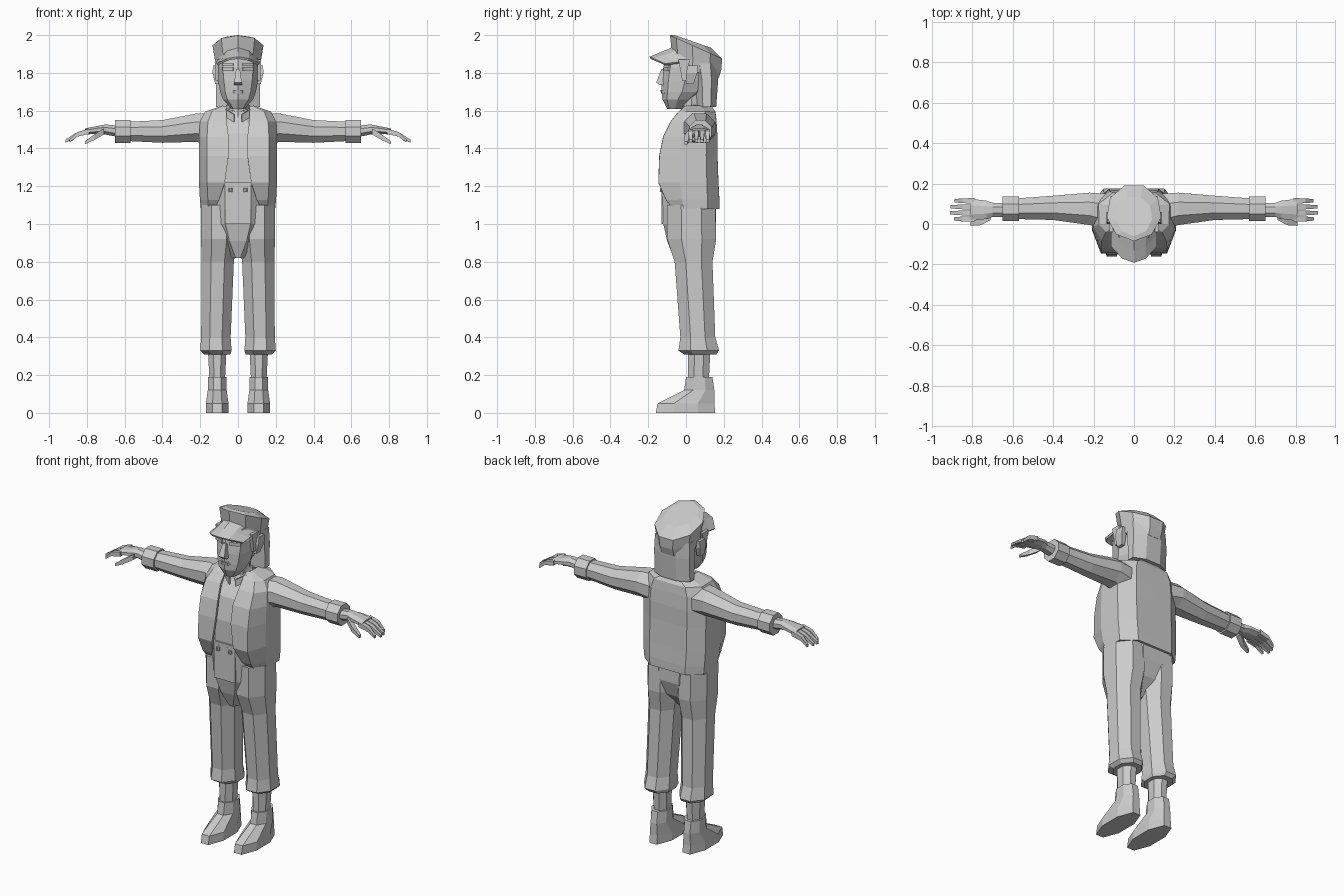
import bpy, bmesh, math

if "Cube" in bpy.data.objects:
    bpy.data.objects.remove(bpy.data.objects["Cube"], do_unlink=True)

gray = bpy.data.materials.new("plain_gray")
gray.use_nodes = True
tone = (.6, .6, .6, 1)
gray.diffuse_color = tone
gray.node_tree.nodes["Principled BSDF"].inputs["Base Color"].default_value = tone


def polygon(sides, start):
    """Cross-section that fills a square from -1 to 1; start is in half steps."""
    angles = [math.pi * (2 * i + start) / sides for i in range(sides)]
    reach_u = max(abs(math.cos(a)) for a in angles)
    reach_v = max(abs(math.sin(a)) for a in angles)
    return [(math.cos(a) / reach_u, math.sin(a) / reach_v) for a in angles]


FLAT_FRONT = polygon(8, 1)
RIDGED_FRONT = polygon(8, 0)
BOX = polygon(4, 1)
CAP_OUTLINE = polygon(9, -4.5)


def slab(z, wide, front, back, x=0, tilt=0, section=FLAT_FRONT):
    """Level ring; wide is the half width, tilt raises or lowers the back."""
    middle, deep = (front + back) / 2, (back - front) / 2
    return [(x + u * wide, middle + v * deep, z + tilt * v * deep) for u, v in section]


def band(x, y, z, deep, tall, section=FLAT_FRONT):
    """Upright ring around an arm."""
    return [(x, y + u * deep, z + v * tall) for u, v in section]


def skin(name, rows, closed, mirror, thick=0):
    """Join rows of points with quads."""
    bm = bmesh.new()
    verts = [[bm.verts.new(point) for point in row] for row in rows]
    count = len(rows[0])
    for low, high in zip(verts, verts[1:]):
        for i in range(count if closed else count - 1):
            j = (i + 1) % count
            bm.faces.new((low[i], low[j], high[j], high[i]))
    if closed:
        bm.faces.new(verts[0])
        bm.faces.new(verts[-1])
    bmesh.ops.recalc_face_normals(bm, faces=bm.faces)
    mesh = bpy.data.meshes.new(name)
    bm.to_mesh(mesh)
    bm.free()
    mesh.materials.append(gray)
    obj = bpy.data.objects.new(name, mesh)
    bpy.context.collection.objects.link(obj)
    if mirror:
        obj.modifiers.new("mirror", "MIRROR").use_clip = True
    if thick:
        cloth = obj.modifiers.new("cloth", "SOLIDIFY")
        cloth.thickness = thick
        cloth.offset = 0


def solid(name, *rings):
    skin(name, rings, closed=True, mirror=False)


def pair(name, *rings):
    skin(name, rings, closed=True, mirror=True)


def plate(name, inner, outer, tall):
    """Thin upright strip, repeated on the other side."""
    low = [inner, outer]
    high = [(x, y, z + tall) for x, y, z in low]
    skin(name, [low, high], closed=False, mirror=True, thick=.009)


# Shoes, ankles and trouser legs
leg = .11
pair("shoes",
     slab(z=0, x=leg, wide=.06, front=-.16, back=.155),
     slab(z=.05, x=leg, wide=.06, front=-.15, back=.15),
     slab(z=.12, x=leg, wide=.05, front=-.01, back=.15),
     slab(z=.19, x=leg, wide=.05, front=0, back=.14))
pair("ankles",
     slab(z=.15, x=leg, wide=.04, front=.01, back=.12),
     slab(z=.35, x=leg, wide=.05, front=.01, back=.13))
pair("trouser_legs",
     slab(z=.31, x=leg, wide=.07, front=-.01, back=.16),
     slab(z=.33, x=.117, wide=.083, front=-.04, back=.175),
     slab(z=.4, x=.117, wide=.078, front=-.03, back=.155),
     slab(z=.8, x=.107, wide=.085, front=-.06, back=.14),
     slab(z=.92, x=.1, wide=.096, front=-.1, back=.16),
     slab(z=1.1, x=.1, wide=.097, front=-.1, back=.155))

# Pelvis with a pointed lower front and a flat front panel
solid("pelvis",
      slab(z=.82, wide=.03, front=-.065, back=.05),
      slab(z=.91, wide=.11, front=-.1, back=.13),
      slab(z=1, wide=.16, front=-.12, back=.16),
      slab(z=1.22, wide=.17, front=-.13, back=.16))
plate("trouser_panel", inner=(0, -.125, 1), outer=(.07, -.125, 1), tall=.2)
pair("waist_buttons",
     slab(z=1.17, x=.04, wide=.01, front=-.138, back=-.12),
     slab(z=1.19, x=.04, wide=.01, front=-.138, back=-.12))

# Shirt, neck and collar
solid("shirt",
      slab(z=1.15, wide=.16, front=-.12, back=.15),
      slab(z=1.35, wide=.17, front=-.12, back=.15),
      slab(z=1.48, wide=.16, front=-.09, back=.14),
      slab(z=1.56, wide=.11, front=-.035, back=.13),
      slab(z=1.61, wide=.06, front=-.01, back=.11))
solid("neck",
      slab(z=1.5, wide=.055, front=-.02, back=.1, section=RIDGED_FRONT),
      slab(z=1.7, wide=.055, front=-.03, back=.08, section=RIDGED_FRONT))
solid("collar",
      slab(z=1.56, wide=.075, front=-.035, back=.125, section=RIDGED_FRONT),
      slab(z=1.63, wide=.06, front=-.015, back=.115, section=RIDGED_FRONT))
plate("collar_points", inner=(.02, -.05, 1.54), outer=(.07, -.02, 1.57), tall=.04)


# Open jacket with hanging front flaps
def jacket_row(z, gap, half, front, back):
    return [(gap, front, z), (max(gap + .02, half * .8), front, z),
            (half, front * .3 + .01, z), (half, back * .65, z),
            (half * .6, back, z), (0, back, z)]


skin("jacket", [
    jacket_row(z=1.08, gap=.13, half=.19, front=-.06, back=.17),
    jacket_row(z=1.13, gap=.1, half=.195, front=-.1, back=.17),
    jacket_row(z=1.22, gap=.07, half=.2, front=-.14, back=.165),
    jacket_row(z=1.36, gap=.05, half=.2, front=-.135, back=.16),
    jacket_row(z=1.46, gap=.05, half=.2, front=-.115, back=.16),
    jacket_row(z=1.54, gap=.06, half=.195, front=-.075, back=.155),
    jacket_row(z=1.59, gap=.06, half=.17, front=-.035, back=.15),
    jacket_row(z=1.62, gap=.06, half=.08, front=0, back=.13),
], closed=False, mirror=True, thick=.014)

# Sleeves, cuffs and wrists
arm = 1.49
pair("sleeves",
     band(x=.14, y=.06, z=1.5, deep=.09, tall=.085),
     band(x=.22, y=.075, z=1.51, deep=.08, tall=.075),
     band(x=.4, y=.08, z=arm, deep=.06, tall=.06),
     band(x=.6, y=.075, z=arm, deep=.05, tall=.05))
pair("cuffs",
     band(x=.57, y=.075, z=arm, deep=.06, tall=.06),
     band(x=.65, y=.075, z=arm, deep=.06, tall=.06))

# Hands with four fingers and a thumb
pair("hands",
     band(x=.63, y=.07, z=arm, deep=.035, tall=.03),
     band(x=.7, y=.07, z=1.5, deep=.035, tall=.027),
     band(x=.73, y=.07, z=1.5, deep=.045, tall=.022),
     band(x=.81, y=.07, z=arm, deep=.055, tall=.016))
for i, finger in enumerate(["index", "middle", "ring", "little"]):
    y = .025 + i * .03
    tip = .92 - abs(i - 1.4) * .02
    pair(finger + "_fingers",
         band(x=.79, y=y, z=arm, deep=.013, tall=.014, section=BOX),
         band(x=.85, y=y, z=1.475, deep=.012, tall=.012, section=BOX),
         band(x=tip, y=y, z=1.44, deep=.008, tall=.008, section=BOX))
pair("thumbs",
     band(x=.71, y=.04, z=arm, deep=.02, tall=.016, section=BOX),
     band(x=.76, y=.01, z=1.46, deep=.016, tall=.015, section=BOX),
     band(x=.81, y=0, z=1.43, deep=.009, tall=.008, section=BOX))

# Head, nose, lips and ears
solid("head",
      slab(z=1.61, wide=.035, front=-.1, back=-.02, section=RIDGED_FRONT),
      slab(z=1.66, wide=.08, front=-.125, back=.04, section=RIDGED_FRONT),
      slab(z=1.7, wide=.095, front=-.13, back=.09, section=RIDGED_FRONT),
      slab(z=1.76, wide=.106, front=-.13, back=.12, section=RIDGED_FRONT),
      slab(z=1.83, wide=.114, front=-.12, back=.13, section=RIDGED_FRONT),
      slab(z=1.9, wide=.105, front=-.1, back=.14, section=RIDGED_FRONT))
solid("nose",
      slab(z=1.735, wide=.02, front=-.14, back=-.1, section=BOX),
      slab(z=1.75, wide=.02, front=-.158, back=-.1, section=BOX),
      slab(z=1.82, wide=.01, front=-.13, back=-.1, section=BOX))
solid("lips",
      slab(z=1.69, wide=.03, front=-.13, back=-.1, section=RIDGED_FRONT),
      slab(z=1.71, wide=.03, front=-.136, back=-.1, section=RIDGED_FRONT))
pair("ears",
     slab(z=1.74, x=.11, wide=.01, front=0, back=.04, section=BOX),
     slab(z=1.8, x=.12, wide=.015, front=0, back=.06, section=BOX),
     slab(z=1.84, x=.12, wide=.012, front=.01, back=.06, section=BOX))
for name, z, tall in [("eyes", 1.81, .02), ("brows", 1.84, .01)]:
    plate(name, inner=(.025, -.116, z), outer=(.08, -.09, z), tall=tall)

# Hair at the back of the head, with side locks
solid("hair",
      slab(z=1.62, wide=.117, front=.06, back=.16),
      slab(z=1.76, wide=.117, front=.05, back=.17),
      slab(z=1.85, wide=.115, front=.03, back=.17))
pair("side_locks",
     slab(z=1.76, x=.11, wide=.008, front=-.02, back=0, section=BOX),
     slab(z=1.87, x=.112, wide=.01, front=-.04, back=.02, section=BOX))

# Cap tilted down to the back
solid("cap",
      slab(z=1.805, wide=.116, front=-.07, back=.18, tilt=-.3, section=CAP_OUTLINE),
      slab(z=1.86, wide=.122, front=-.075, back=.195, tilt=-.35, section=CAP_OUTLINE),
      slab(z=1.935, wide=.135, front=-.085, back=.2, tilt=-.45, section=CAP_OUTLINE),
      slab(z=1.965, wide=.09, front=-.06, back=.14, tilt=-.35, section=CAP_OUTLINE))

# Arched brim that droops toward its tip and sides
brim = []
for out in (0, .5, 1):
    brim.append([(side * .11, -.07 - .12 * out + .08 * side ** 2,
                  1.93 - .05 * out - .07 * side ** 2 * (1 - out / 2))
                 for side in (0, .5, 1)])
skin("cap_brim", brim, closed=False, mirror=True, thick=.012)
